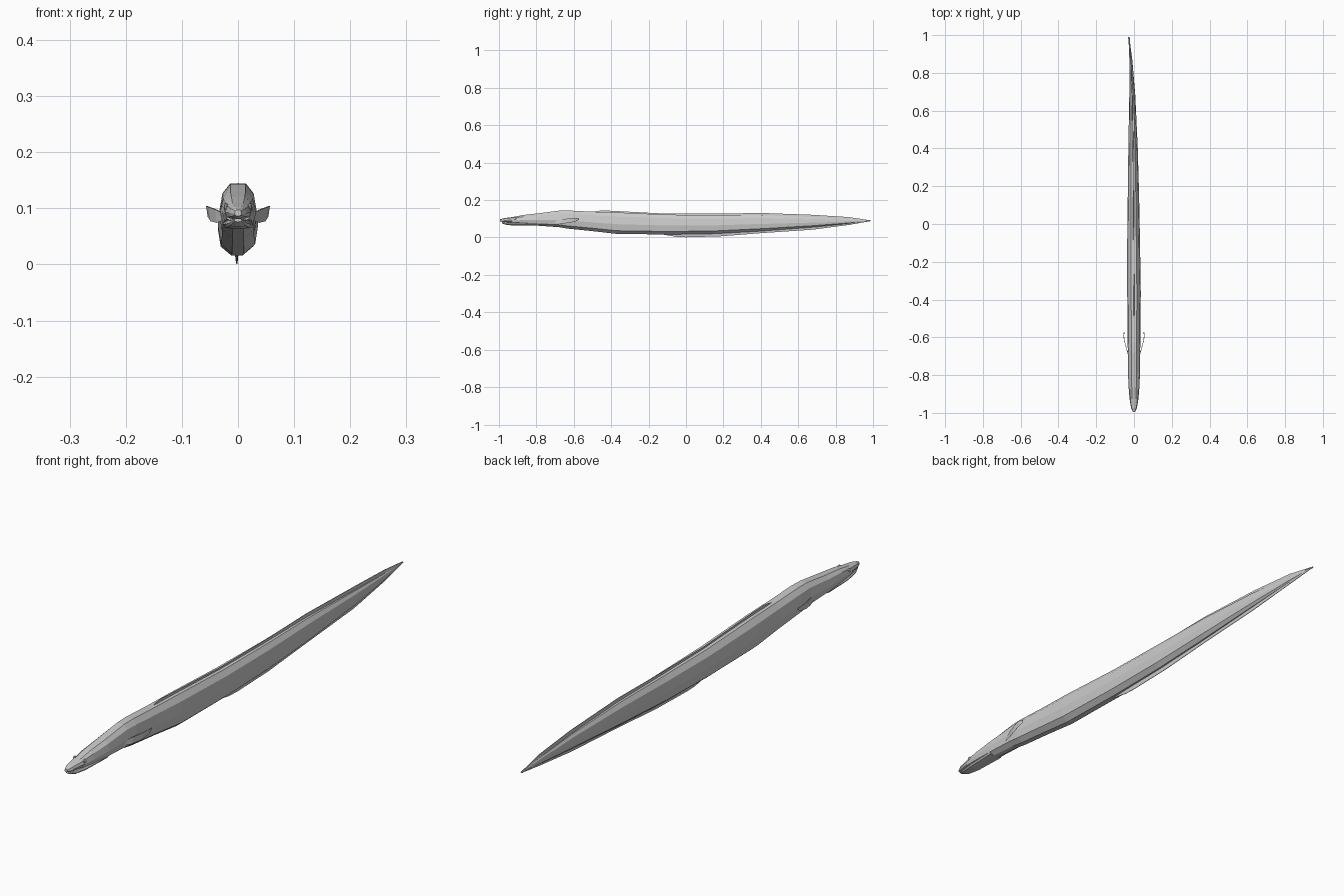
import bpy, bmesh, math

def make(name, verts, faces):
    me = bpy.data.meshes.new(name)
    me.from_pydata(verts, [], faces)
    bm = bmesh.new()
    bm.from_mesh(me)
    bmesh.ops.recalc_face_normals(bm, faces=bm.faces)
    bm.to_mesh(me)
    bm.free()
    ob = bpy.data.objects.new(name, me)
    bpy.context.collection.objects.link(ob)
    return ob

def loft(name, rings):
    n = len(rings[0])
    faces = [list(range(n)), list(range((len(rings) - 1) * n, len(rings) * n))]
    for r in range(len(rings) - 1):
        for i in range(n):
            j = (i + 1) % n
            faces.append((r*n + i, r*n + j, (r+1)*n + j, (r+1)*n + i))
    return make(name, [v for r in rings for v in r], faces)

# half cross-section of the body: (width fraction, height fraction), top to bottom
HALF = [(.42, 1), (.82, .82), (1, .45), (.85, .15), (.3, 0)]
SHAPE = HALF + [(-x, z) for x, z in reversed(HALF)]

def section(y, cx, w, top, bot):
    return [(cx + w*sx, y, bot + (top - bot)*sz) for sx, sz in SHAPE]

# body: y, centre x, half width, top z, bottom z
BODY = [(-.93, 0, .023, .109, .076), (-.87, 0, .028, .120, .070),
        (-.79, 0, .032, .129, .063), (-.68, 0, .032, .143, .055),
        (-.63, 0, .034, .144, .047), (-.50, 0, .034, .138, .034),
        (-.37, 0, .036, .134, .019), (-.10, -.002, .034, .122, .016),
        (.15, -.003, .030, .119, .020), (.40, -.005, .025, .119, .034),
        (.68, -.009, .016, .109, .055), (.87, -.017, .008, .098, .074),
        (.985, -.026, .0012, .091, .087)]
loft("body", [section(*s) for s in BODY])

# upper snout and lower jaw
loft("snout", [section(*s) for s in [(-.995, 0, .006, .097, .086), (-.975, 0, .015, .103, .082),
                                     (-.93, 0, .023, .109, .080), (-.86, 0, .026, .118, .080)]])
loft("lower_jaw", [section(*s) for s in [(-.985, 0, .007, .082, .076), (-.96, 0, .016, .081, .067),
                                         (-.91, 0, .023, .082, .063), (-.79, 0, .028, .083, .063)]])

# long median fins: thin blades, y, centre x, outer z, inner z
def blade(name, pts):
    loft(name, [[(cx - .004, y, zi), (cx - .001, y, zo), (cx + .001, y, zo), (cx + .004, y, zi)]
                for y, cx, zo, zi in pts])

blade("dorsal_fin", [(-.50, 0, .137, .125), (-.45, 0, .145, .12), (-.37, 0, .141, .115),
                     (-.10, -.002, .127, .11), (.15, -.003, .127, .10), (.40, -.005, .131, .10),
                     (.68, -.009, .121, .095), (.87, -.017, .109, .09), (.99, -.027, .091, .089)])
blade("anal_fin", [(-.12, -.002, .015, .025), (-.05, -.002, .003, .03), (0, -.002, .001, .03),
                   (.18, -.003, .006, .03), (.40, -.005, .023, .05), (.68, -.009, .042, .07),
                   (.87, -.017, .067, .08), (.99, -.027, .088, .089)])

# pectoral fins, eyes
for side, label in ((1, "right"), (-1, "left")):
    rows = [(.030, -.71, .030, -.69, .080, .092), (.041, -.67, .038, -.66, .075, .098),
            (.052, -.63, .047, -.62, .078, .102), (.057, -.59, .052, -.59, .086, .104),
            (.054, -.573, .051, -.573, .095, .102)]
    loft(label + "_pectoral_fin",
         [[(side*(x0 - .004), y0, lo), (side*(x0 - .003), y0, lo - .001),
           (side*x0, y1, hi), (side*(x0 - .003), y1, hi)] for x0, y0, x1, y1, lo, hi in rows])
    bpy.ops.mesh.primitive_uv_sphere_add(segments=8, ring_count=5, radius=.009,
                                         location=(side*.021, -.915, .102))
    eye = bpy.context.object
    eye.name = label + "_eye"
    eye.scale = (.5, 1, .8)
